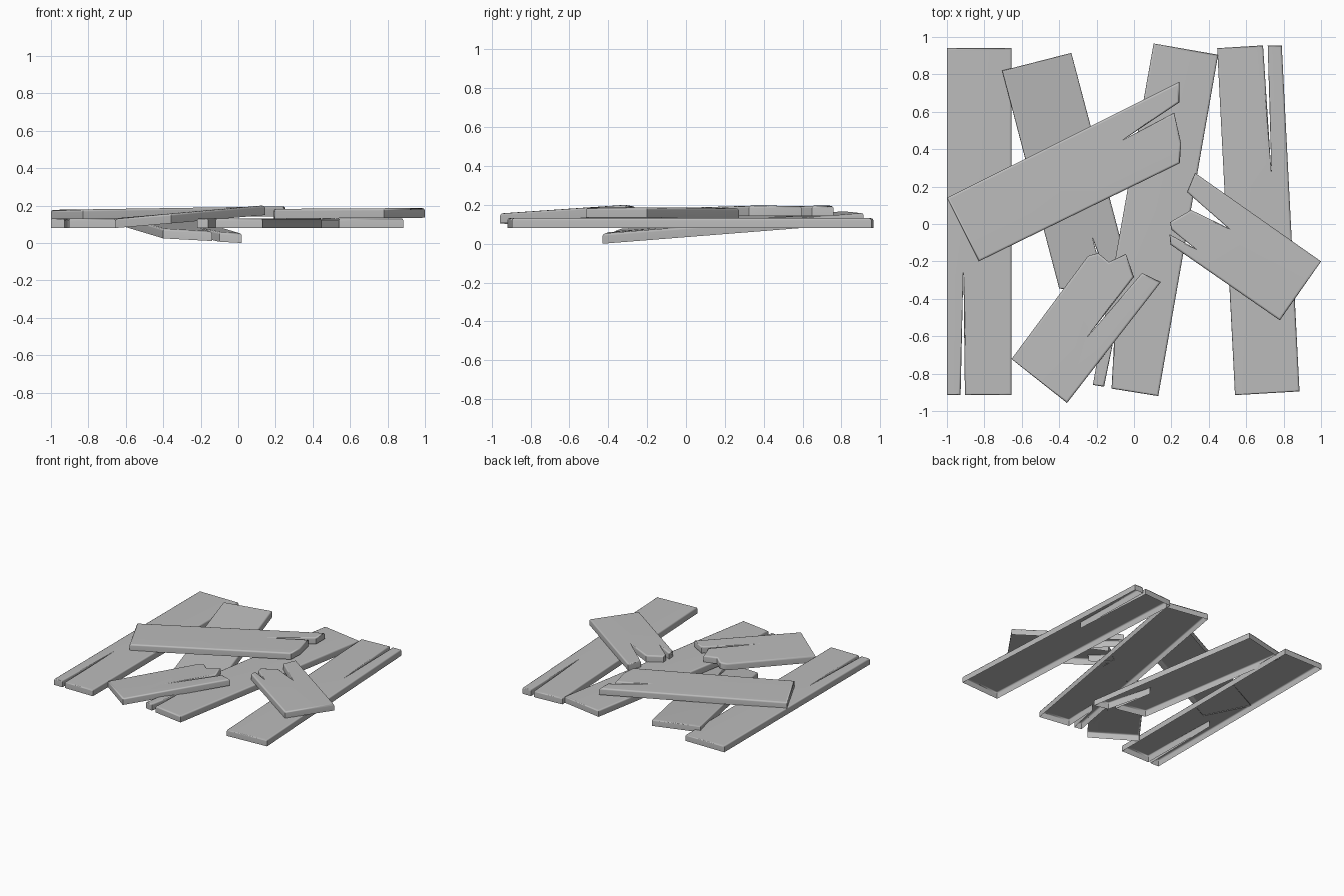
import bpy, math
from mathutils import Vector

if "Cube" in bpy.data.objects:
    bpy.data.objects.remove(bpy.data.objects["Cube"])

wood = bpy.data.materials.new("grey_wood")
wood.diffuse_color = (0.5, 0.5, 0.5, 1)
wood.use_nodes = True
wood.node_tree.nodes["Principled BSDF"].inputs["Base Color"].default_value = wood.diffuse_color

THICK = 0.052
# rounded upper rim: (inset from outline, height)
RIM = [(0, 0), (0, THICK - 0.012), (0.0035, THICK - 0.0035), (0.012, THICK)]


def offset(pts, d):
    """Move a counter-clockwise outline inward, with limited mitres."""
    out = []
    for i, p in enumerate(pts):
        e1 = (p - pts[i - 1]).normalized()
        e2 = (pts[(i + 1) % len(pts)] - p).normalized()
        n1, n2 = Vector((-e1.y, e1.x)), Vector((-e2.y, e2.x))
        m = (n1 + n2) / max(1 + n1.dot(n2), 0.05) * d
        if m.length > 2 * d:
            m = m.normalized() * 2 * d
        out.append(p + m)
    return out


def plank(name, outline, base, slope_x=0, slope_y=0):
    """Thin open-bottomed board; base height is given at the first outline point."""
    pts = [Vector(p) for p in outline]
    x0, y0 = pts[0]
    n = len(pts)
    area = sum(pts[i - 1].x * pts[i].y - pts[i].x * pts[i - 1].y for i in range(n))
    if area < 0:
        pts.reverse()
    verts, faces = [], []
    for inset, h in RIM:
        for p in offset(pts, inset):
            z = base + slope_x * (p.x - x0) + slope_y * (p.y - y0) + h
            verts.append((p.x, p.y, z))
    for r in range(len(RIM) - 1):
        for i in range(n):
            j = (i + 1) % n
            faces.append((r * n + i, r * n + j, (r + 1) * n + j, (r + 1) * n + i))
    faces.append(tuple(range((len(RIM) - 1) * n, len(RIM) * n)))
    me = bpy.data.meshes.new(name)
    me.from_pydata(verts, [], faces)
    me.materials.append(wood)
    ob = bpy.data.objects.new(name, me)
    bpy.context.collection.objects.link(ob)
    bpy.ops.object.select_all(action='DESELECT')
    bpy.context.view_layer.objects.active = ob
    ob.select_set(True)
    bpy.ops.object.shade_smooth_by_angle(angle=math.radians(50))
    wn = ob.modifiers.new("flat_faces", 'WEIGHTED_NORMAL')
    wn.keep_sharp = True
    return ob


# long boards lying front to back
plank("left_plank", [(-1, -.915), (-.927, -.915), (-.912, -.23), (-.904, -.915),
                     (-.655, -.915), (-.655, .94), (-1, .94)], .08)
plank("sunken_plank", [(.02, -.43), (-.08, -.05), (-.335, .915), (-.705, .82),
                       (-.4, -.345), (-.14, -.38), (-.22, -.08), (-.1, -.41)],
      0, -.045, .067)
plank("middle_plank", [(.105, .965), (.45, .905), (.13, -.92), (-.12, -.88),
                       (-.105, -.6), (-.16, -.87), (-.22, -.86)], .08)
plank("right_plank", [(.445, .94), (.69, .955), (.735, .27), (.715, .955),
                      (.79, .955), (.885, -.895), (.54, -.915)], .08)

# broken boards lying across the top
plank("long_cross_plank", [(-1, .14), (-.83, -.2), (.245, .325), (.252, .43), (.215, .595),
                           (-.05, .455), (.243, .65), (.243, .76)], .125, .015)
plank("front_cross_plank", [(-.655, -.722), (-.358, -.957), (.144, -.31), (.043, -.262),
                            (-.25, -.604), (0, -.283), (-.043, -.16), (-.134, -.203),
                            (-.193, -.155), (-.246, -.171)], .08, .086, .002)
plank("right_cross_plank", [(1, -.2), (.78, -.515), (.195, -.11), (.19, -.055), (.325, -.13),
                            (.2, -.03), (.193, .01), (.305, .075), (.503, -.021),
                            (.283, .171), (.326, .273)], .135, .006)
